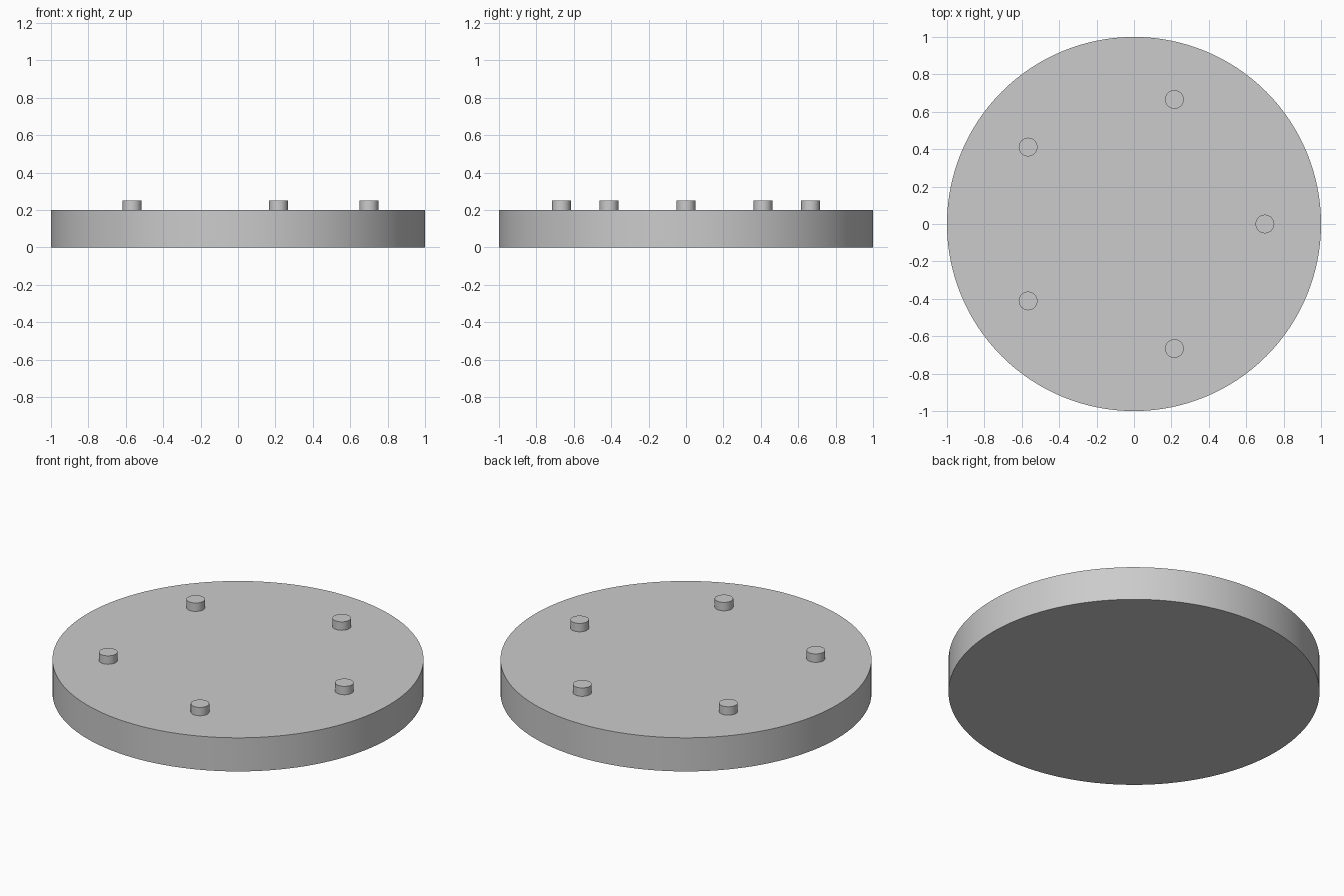
import bpy
import math

cube = bpy.data.objects.get("Cube")
if cube:
    bpy.data.objects.remove(cube, do_unlink=True)

# One plain grey for the whole model
GREY = (0.6, 0.6, 0.6, 1.0)
grey = bpy.data.materials.new("light grey")
grey.use_nodes = True
grey.diffuse_color = GREY
grey.node_tree.nodes["Principled BSDF"].inputs["Base Color"].default_value = GREY


def cylinder(name, radius, bottom, top, x=0.0, y=0.0, sides=32):
    """Upright capped cylinder, smooth round its side with sharp rims."""
    bpy.ops.mesh.primitive_cylinder_add(
        vertices=sides, radius=radius, depth=top - bottom,
        location=(x, y, (bottom + top) / 2))
    obj = bpy.context.object
    obj.name = name
    obj.data.materials.append(grey)
    bpy.ops.object.shade_smooth_by_angle(angle=math.radians(30))
    return obj


# Round base plate
cylinder("base_disc", 1.0, 0.0, 0.2, sides=128)

# Ring of five short pegs, sunk slightly into the plate
PEGS = 5
for i in range(PEGS):
    a = math.tau * i / PEGS
    cylinder(f"peg_{i + 1}", 0.05, 0.19, 0.25, 0.7 * math.cos(a), 0.7 * math.sin(a))
